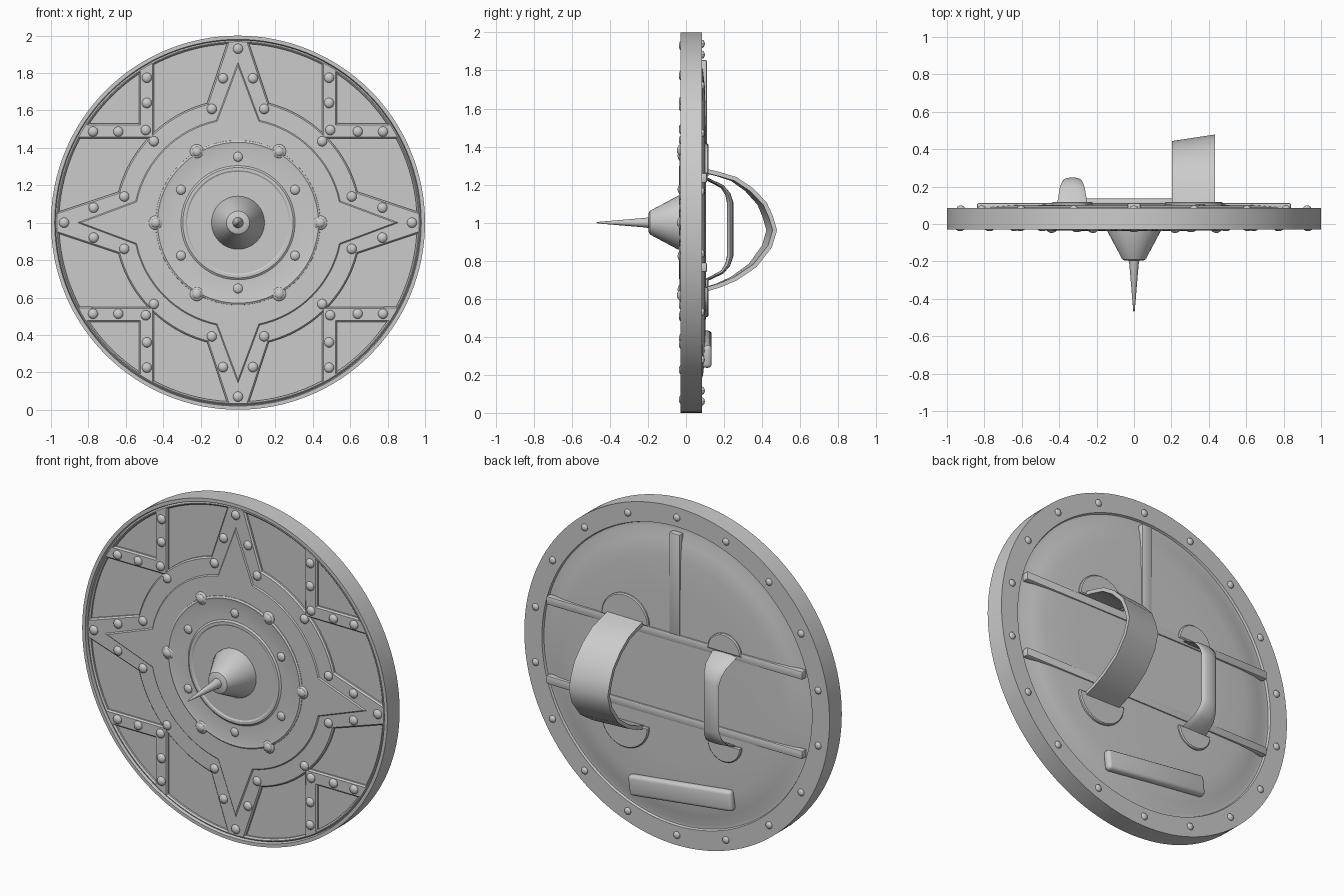
import bpy, bmesh, math
from math import sin, cos, radians, pi
from mathutils import Vector

if "Cube" in bpy.data.objects:
    bpy.data.objects.remove(bpy.data.objects["Cube"])

CZ = 1.0  # height of the shield centre

metal = bpy.data.materials.new("plain_grey")
metal.use_nodes = True
metal.diffuse_color = (0.6, 0.6, 0.6, 1)
metal.node_tree.nodes["Principled BSDF"].inputs["Base Color"].default_value = (0.6, 0.6, 0.6, 1)


def finish(obj, angle=35):
    bpy.ops.object.select_all(action='DESELECT')
    obj.select_set(True)
    bpy.context.view_layer.objects.active = obj
    if obj.type == 'CURVE':
        bpy.ops.object.convert(target='MESH')
        obj = bpy.context.view_layer.objects.active
    obj.data.materials.clear()
    obj.data.materials.append(metal)
    bpy.ops.object.shade_smooth_by_angle(angle=radians(angle))
    return obj


def from_bmesh(name, bm, angle=35):
    bmesh.ops.remove_doubles(bm, verts=bm.verts, dist=1e-5)
    bmesh.ops.recalc_face_normals(bm, faces=bm.faces)
    mesh = bpy.data.meshes.new(name)
    bm.to_mesh(mesh)
    bm.free()
    obj = bpy.data.objects.new(name, mesh)
    bpy.context.collection.objects.link(obj)
    return finish(obj, angle)


def lathe(name, profile, segments=96, angle=35):
    """Turn (radius, y) points about the shield's axis."""
    bm = bmesh.new()
    verts = [bm.verts.new((r, y, CZ)) for r, y in profile]
    edges = [bm.edges.new(pair) for pair in zip(verts, verts[1:])]
    bmesh.ops.spin(bm, geom=verts + edges, cent=(0, 0, CZ), axis=(0, 1, 0),
                   angle=2 * pi, steps=segments)
    return from_bmesh(name, bm, angle)


def arc(r, start, end, n=16):
    angles = [radians(start + (end - start) * i / n) for i in range(n + 1)]
    return [(r * cos(a), r * sin(a)) for a in angles]


def plate(name, outlines, front, bevel=0.008, half=0.014):
    """Filled flat plate with chamfered edges; inner outlines become holes."""
    curve = bpy.data.curves.new(name, 'CURVE')
    curve.dimensions = '2D'
    curve.fill_mode = 'BOTH'
    curve.extrude = half - bevel
    curve.bevel_depth = bevel
    curve.bevel_resolution = 0
    curve.offset = -bevel
    for pts in outlines:
        spline = curve.splines.new('POLY')
        spline.points.add(len(pts) - 1)
        for p, (x, v) in zip(spline.points, pts):
            p.co = (x, v, 0, 1)
        spline.use_cyclic_u = True
    obj = bpy.data.objects.new(name, curve)
    obj.location = (0, front + half, CZ)
    obj.rotation_euler = (pi / 2, 0, 0)
    bpy.context.collection.objects.link(obj)
    return finish(obj, 25)


def studs(name, points, y, r, depth):
    """Flattened domes joined into one object."""
    bm = bmesh.new()
    for x, v in points:
        new = bmesh.ops.create_uvsphere(bm, u_segments=14, v_segments=8, radius=r)["verts"]
        bmesh.ops.scale(bm, vec=(1, depth / r, 1), verts=new)
        bmesh.ops.translate(bm, vec=(x, y, CZ + v), verts=new)
    return from_bmesh(name, bm)


def box(name, size, loc, bevel, tilt=0, segments=2):
    bm = bmesh.new()
    bmesh.ops.create_cube(bm, size=1)
    bmesh.ops.scale(bm, vec=size, verts=bm.verts)
    bmesh.ops.bevel(bm, geom=bm.edges[:], offset=bevel, segments=segments, affect='EDGES', profile=0.5)
    obj = from_bmesh(name, bm)
    obj.location = loc
    obj.rotation_euler = (0, tilt, 0)
    return obj


def strap(name, x0, path, section, shear=0):
    """Sweep a section along (y, z, width, thickness) stations."""
    bm = bmesh.new()
    rings = []
    for i, (y, z, w, t) in enumerate(path):
        a, b = path[max(i - 1, 0)], path[min(i + 1, len(path) - 1)]
        tangent = Vector((b[0] - a[0], b[1] - a[1])).normalized()
        normal = Vector((-tangent.y, tangent.x))
        ring = []
        for u, v in section:
            px, py, pz = u * w / 2, y + normal.x * v * t / 2, z + normal.y * v * t / 2
            ring.append(bm.verts.new((x0 + px, py * (1 + shear * px), pz)))
        rings.append(ring)
    n = len(section)
    for a, b in zip(rings, rings[1:]):
        for k in range(n):
            bm.faces.new((a[k], a[(k + 1) % n], b[(k + 1) % n], b[k]))
    bm.faces.new(rings[0])
    bm.faces.new(rings[-1])
    return from_bmesh(name, bm, 50)


def eightfold(pts):
    """All copies of an outline under the shield's symmetry."""
    out = []
    for sx in (1, -1):
        for sv in (1, -1):
            out.append([(sx * x, sv * v) for x, v in pts])
            out.append([(sx * v, sv * x) for x, v in pts])
    return out


# Shield body with a raised rim and a gently domed back
lathe("shield_body", [(0, 0.104), (0.5, 0.104), (0.7, 0.1), (0.8, 0.09), (0.86, 0.072), (0.88, 0.072),
                      (0.885, 0.085), (1, 0.085), (1, -0.03), (0.98, -0.03), (0.972, -0.002), (0, -0.002)], 128, 28)

# Front framework with sunken panels
panel = arc(0.957, 86.4, 62) + arc(0.66, 47, 75.5)
corner = [(0.53, 0.53)] + arc(0.955, 33.7, 56.3)
corners = [[(sx * x, sv * v) for x, v in corner] for sx in (1, -1) for sv in (1, -1)]
plate("front_framework", [arc(0.976, 0, 357, 119)] + eightfold(panel) + corners, -0.02)

# Four-pointed star, ring and centre disc stacked on the front
star = []
for k in range(4):
    tip = radians(90 * k)
    star += [(0.86 * cos(tip), 0.86 * sin(tip))] + arc(0.56, 90 * k + 12, 90 * k + 78)
plate("star_plate", [star], -0.026, 0.007)
lathe("ring_plate", [(0.445, -0.01), (0.44, -0.028), (0.43, -0.034), (0.415, -0.03), (0.305, -0.03),
                     (0.295, -0.037), (0.28, -0.037), (0.272, -0.032), (0, -0.032)], 96, 25)

# Centre boss and spike
lathe("centre_boss", [(0, -0.02), (0.142, -0.02), (0.142, -0.04), (0.062, -0.19), (0.05, -0.196), (0, -0.196)], 32)
lathe("centre_spike", [(0, -0.18), (0.03, -0.19), (0.025, -0.215), (0.004, -0.465), (0, -0.47)], 16, 60)

# Front rivets
rivets = [(0.487, 0.775), (0.487, 0.64), (0.08, 0.772), (0.14, 0.608), (0.45, 0.435)]
points = [p for group in eightfold(rivets) for p in group]
points = [p for p in points if abs(p[0]) != 0.435]
points += [(sx * 0.493, sv * 0.495) for sx in (1, -1) for sv in (1, -1)]
points += arc(0.93, 0, 270, 3)
studs("frame_rivets", points, -0.02, 0.027, 0.018)
studs("inner_rivets", arc(0.352, 30, 330, 5), -0.03, 0.026, 0.014)
studs("ring_collars", arc(0.44, 0, 300, 5), -0.026, 0.038, 0.014)
studs("ring_rivets", arc(0.44, 0, 300, 5), -0.03, 0.027, 0.018)

# Back rivets around the rim
studs("rim_rivets", arc(0.94, 10, 350, 17), 0.085, 0.021, 0.014)

# Back rails and seam strip
for side, name in ((1, "upper_rail"), (-1, "lower_rail")):
    box(name, (1.68, 0.04, 0.05), (0, 0.091, CZ + side * 0.235), 0.008)
box("seam_strip", (0.07, 0.04, 0.6), (0, 0.091, CZ + 0.555), 0.008)

# Half-round anchor pads for the straps
def pad(name, x, z, r, direction):
    pts = [(x + a, z - CZ + direction * b) for a, b in arc(r, 0, 180, 20)]
    plate(name, [pts], 0.088, 0.006, 0.015)

pad("arm_strap_upper_pad", 0.32, 1.26, 0.155, 1)
pad("arm_strap_lower_pad", 0.32, 0.66, 0.155, -1)
pad("grip_upper_pad", -0.33, 1.24, 0.11, 1)
pad("grip_lower_pad", -0.33, 0.70, 0.11, -1)

# Wide arm strap
bend = [(0.09, 1.275), (0.17, 1.255), (0.25, 1.23), (0.33, 1.175), (0.4, 1.1), (0.43, 1.03), (0.45, 0.96),
        (0.425, 0.875), (0.35, 0.775), (0.25, 0.705), (0.17, 0.67), (0.09, 0.645)]
strap("arm_strap", 0.318, [(y, z, 0.23, 0.022) for y, z in bend],
      [(-1, -1), (1, -1), (1, 1), (-1, 1)], 0.33)

# Hand grip, flared where it meets the shield
half_grip = [(0.09, 0.275, 0.16, 0.015), (0.13, 0.255, 0.155, 0.016), (0.19, 0.225, 0.135, 0.02),
             (0.22, 0.185, 0.115, 0.028), (0.232, 0.14, 0.1, 0.034)]
grip = [(y, 0.965 + v, w, t) for y, v, w, t in half_grip]
grip += [(y, 0.965 - v, w, t) for y, v, w, t in reversed(half_grip)]
strap("hand_grip", -0.33, grip, arc(1, 0, 330, 11))

# Slanted bar low on the back
box("lower_bar", (0.68, 0.05, 0.12), (-0.05, 0.11, 0.335), 0.02, 0.12, 3)
